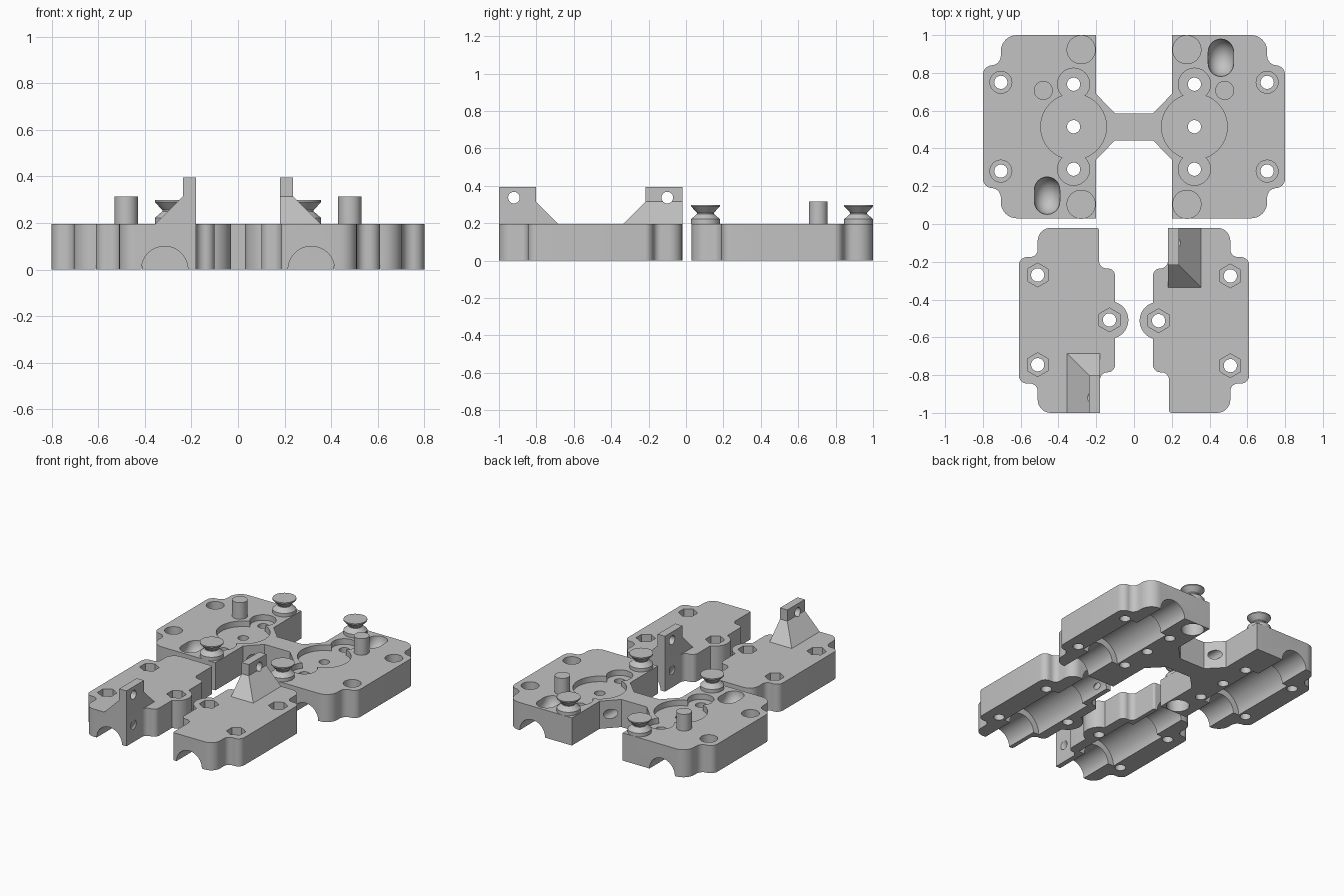
import bpy, bmesh
from math import sin, cos, pi
from mathutils import Vector, Matrix

cube = bpy.data.objects.get("Cube")
if cube:
    bpy.data.objects.remove(cube, do_unlink=True)

grey = bpy.data.materials.new("light grey plastic")
grey.use_nodes = True
colour = (0.54, 0.54, 0.54, 1)
grey.diffuse_color = colour
grey.node_tree.nodes["Principled BSDF"].inputs["Base Color"].default_value = colour

X, Y, Z = Vector((1, 0, 0)), Vector((0, 1, 0)), Vector((0, 0, 1))
PLANES = {"x": (Y, Z), "y": (Z, X), "z": (X, Y)}
TOP = 0.197


def loft(name, rings):
    """Skin a stack of equal-length rings and cap both ends."""
    bm = bmesh.new()
    loops = [[bm.verts.new(p) for p in r] for r in rings]
    n = len(loops[0])
    for a, b in zip(loops, loops[1:]):
        for i in range(n):
            j = (i + 1) % n
            bm.faces.new((a[i], a[j], b[j], b[i]))
    bm.faces.new(loops[0])
    bm.faces.new(loops[-1])
    bmesh.ops.recalc_face_normals(bm, faces=bm.faces)
    mesh = bpy.data.meshes.new(name)
    bm.to_mesh(mesh)
    bm.free()
    mesh.materials.append(grey)
    ob = bpy.data.objects.new(name, mesh)
    bpy.context.collection.objects.link(ob)
    return ob


def ring(c, r, u, v, n=40):
    return [Vector(c) + r * (cos(2 * pi * i / n) * u + sin(2 * pi * i / n) * v)
            for i in range(n)]


def turned(name, base, axis, profile, n=40):
    """Round part: profile is (distance along axis, radius) pairs."""
    u, v = PLANES[axis]
    w = u.cross(v)
    return loft(name, [ring(Vector(base) + w * d, r, u, v, n) for d, r in profile])


def rod(name, base, axis, r, start, end, n=40):
    return turned(name, base, axis, [(start, r), (end, r)], n)


def rounded(corners, steps=8):
    """Outline whose right-angle corners (x, y, radius) are rounded."""
    out = []
    for i, (x, y, r) in enumerate(corners):
        p = Vector((x, y, 0))
        if r == 0:
            out.append(p)
            continue
        a = (Vector((*corners[i - 1][:2], 0)) - p).normalized()
        b = (Vector((*corners[(i + 1) % len(corners)][:2], 0)) - p).normalized()
        c = p + r * (a + b)
        for k in range(steps + 1):
            t = pi / 2 * k / steps
            out.append(c - r * (b * cos(t) + a * sin(t)))
    return out


def plate(name, corners):
    flat = rounded(corners)
    return loft(name, [flat, [p + Z * TOP for p in flat]])


def boolean(ob, tool, operation="DIFFERENCE"):
    mod = ob.modifiers.new("bool", "BOOLEAN")
    mod.operation, mod.solver, mod.object = operation, "EXACT", tool
    bpy.context.view_layer.objects.active = ob
    bpy.ops.object.modifier_apply(modifier=mod.name)
    bpy.data.objects.remove(tool, do_unlink=True)


def drill(ob, x, y, r, depth=None, n=40):
    start = -0.1 if depth is None else TOP - depth
    boolean(ob, rod("drill", (x, y, 0), "z", r, start, TOP + 0.1, n))


def channel(ob, x, y):
    """Rod channel with a wider bearing seat in the middle."""
    boolean(ob, turned("channel", (x, y, 0), "y",
                       [(-0.6, 0.1), (-0.245, 0.1), (-0.245, 0.145),
                        (0.245, 0.145), (0.245, 0.1), (0.6, 0.1)], 64))


# Rear carriage: two wings joined by a bridge
MID = 0.515
half = [(0.1, 0.443, 0), (0.2, 0.342, 0), (0.2, 0.03, 0), (0.705, 0.03, 0.085),
        (0.705, 0.19, 0.05), (0.8, 0.19, 0.05), (0.8, 0.84, 0.05),
        (0.705, 0.84, 0.05), (0.705, 1, 0.085), (0.2, 1, 0),
        (0.2, 0.688, 0), (0.1, 0.585, 0)]
carriage = plate("rear_carriage", half + [(-x, y, r) for x, y, r in reversed(half)])
for s in (-1, 1):
    channel(carriage, s * 0.512, MID)
    # Belt recess with three bolt holes
    drill(carriage, s * 0.32, MID, 0.174, 0.04, 64)
    for y in (0.29, 0.74):
        drill(carriage, s * 0.32, y, 0.085, 0.04)
    for y in (0.29, MID, 0.74):
        drill(carriage, s * 0.32, y, 0.035)
    # Counterbored clamp bolts
    for y in (0.28, 0.75):
        drill(carriage, s * 0.705, y, 0.058, 0.06)
        drill(carriage, s * 0.705, y, 0.035)
    # Cord hole through the slanted bridge shoulders
    boolean(carriage, rod("shoulder_hole", (s * 0.15, MID, 0.1), "y", 0.033, -0.3, 0.3))

# Bowl-shaped pockets in the top and round pockets under two spools
BOWL = [(0.067 * sin(t), 0.032 + 0.067 * cos(t))
        for t in (pi * k / 16 - pi / 2 for k in range(17))]
for s, y in ((1, 0.88), (-1, 0.15)):
    boolean(carriage, turned("bowl", (s * 0.46, y, TOP), "x", BOWL, 48))
for s, y in ((1, 0.923), (-1, 0.107)):
    boolean(carriage, rod("underside_pocket", (s * 0.28, y, 0), "z", 0.074, -0.1, 0.1))

# Cord spools and posts on the carriage
SPOOL = [(0, 0.077), (0.025, 0.077), (0.053, 0.045), (0.059, 0.045),
         (0.093, 0.077), (0.101, 0.077)]
parts = [carriage]
for side, s in (("left", 1), ("right", -1)):
    for end, y in (("front", 0.104), ("rear", 0.923)):
        parts.append(turned(f"{side}_{end}_spool", (s * 0.28, y, TOP), "z", SPOOL))
    parts.append(rod(f"{side}_post", (s * 0.48, 0.707, TOP), "z", 0.05, 0, 0.118))

# Front clamp: stepped block with a round boss
clamp = plate("right_clamp", [
    (-0.185, -0.02, 0.015), (-0.51, -0.02, 0.07), (-0.51, -0.175, 0.04),
    (-0.61, -0.175, 0.045), (-0.61, -0.845, 0.045), (-0.51, -0.845, 0.04),
    (-0.51, -1, 0.07), (-0.18, -1, 0), (-0.18, -0.785, 0.04),
    (-0.1, -0.785, 0.04), (-0.1, -0.235, 0.04), (-0.185, -0.235, 0.04)])
boolean(clamp, rod("boss", (-0.13, -0.508, 0), "z", 0.1, 0, TOP, 64), "UNION")
channel(clamp, -0.315, -0.51)

# Hexagonal nut traps
for x, y in ((-0.51, -0.27), (-0.51, -0.745), (-0.13, -0.508)):
    boolean(clamp, loft("nut_trap", [ring((x, y, z), 0.063, Y, -X, 6)
                                     for z in (TOP - 0.06, TOP + 0.1)]))
    drill(clamp, x, y, 0.035)


# Belt bracket: upright tab on a flared foot
def rectangle(x, y, z):
    return [(x, -1, z), (-0.18, -1, z), (-0.18, y, z), (x, y, z)]


bracket = loft("right_bracket", [rectangle(-0.355, -0.685, TOP),
                                 rectangle(-0.237, -0.803, 0.315),
                                 rectangle(-0.237, -0.803, 0.395)])
boolean(bracket, rod("eye", (-0.2, -0.92, 0.337), "x", 0.031, -0.3, 0.3))

# Lower eye slopes down from the inner wall into the rod channel
boolean(clamp, loft("lower_eye", [ring((x, -0.92, z), 0.031, Y, Z)
                                  for x, z in ((-0.26, 0), (-0.15, 0.17))]))
parts += [clamp, bracket]

# Opposite clamp and bracket: turned half way round
turn = Matrix.Translation((0, -1.02, 0)) @ Matrix.Rotation(pi, 4, "Z")
for ob in (clamp, bracket):
    twin = ob.copy()
    twin.data = ob.data.copy()
    twin.name = ob.name.replace("right", "left")
    twin.data.transform(turn)
    bpy.context.collection.objects.link(twin)
    parts.append(twin)

# Smooth curved walls, sharp edges
for ob in bpy.context.view_layer.objects:
    ob.select_set(ob in parts)
bpy.context.view_layer.objects.active = carriage
bpy.ops.object.shade_smooth_by_angle(angle=pi / 6)
